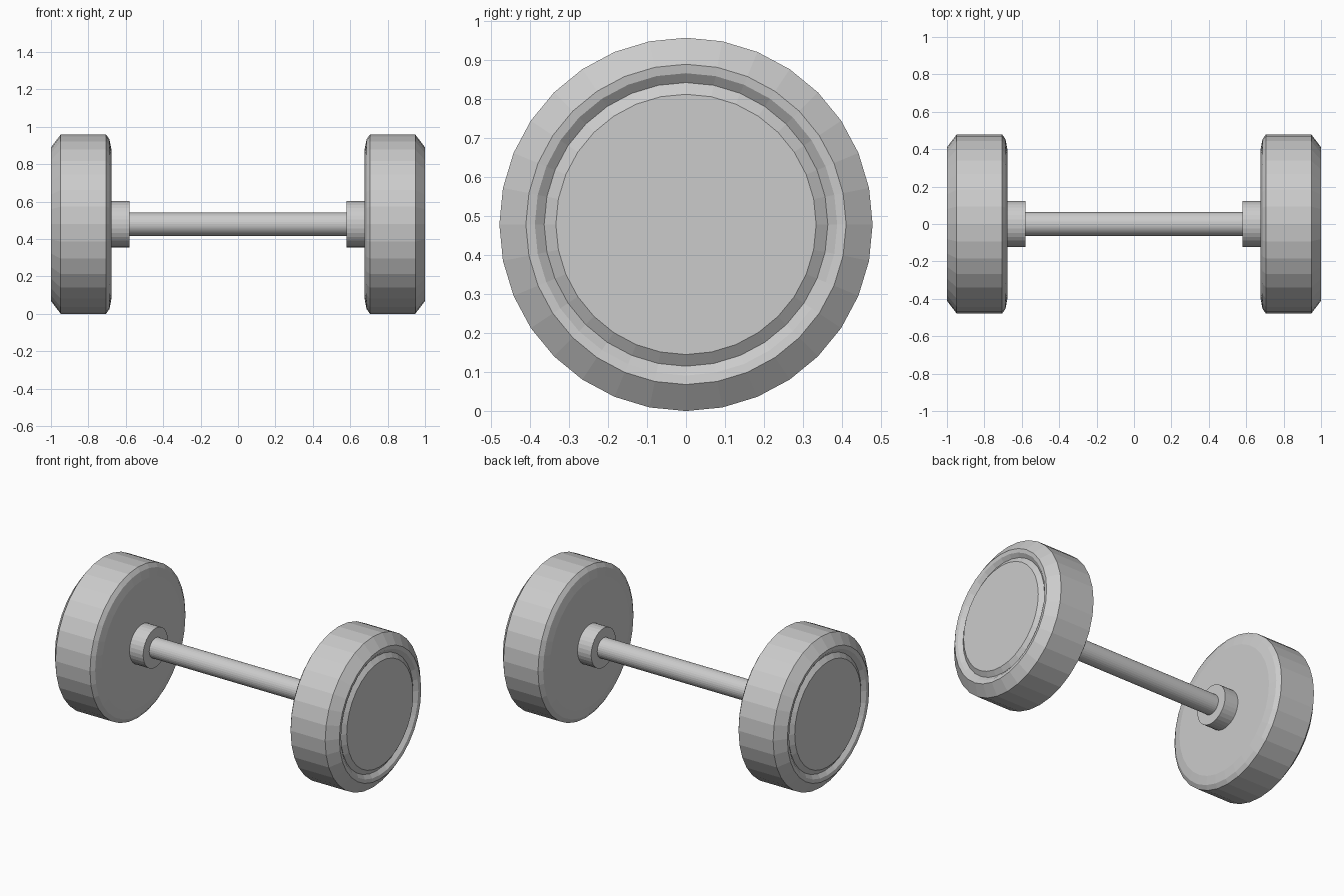
import bpy
import bmesh
from math import sin, cos, tau

if "Cube" in bpy.data.objects:
    bpy.data.objects.remove(bpy.data.objects["Cube"])

R = 0.479      # weight radius, also the height of the bar axis
SIDES = 32


def lathe(name, profile, side=1):
    """Revolve (x, radius) points around the bar axis; zero radius closes the end."""
    bm = bmesh.new()
    rings = []
    for x, r in profile:
        count = SIDES if r > 0 else 1
        rings.append([bm.verts.new((side * x, r * sin(tau * i / SIDES), r * cos(tau * i / SIDES)))
                      for i in range(count)])
    for a, b in zip(rings, rings[1:]):
        for i in range(SIDES):
            j = (i + 1) % SIDES
            if len(a) == 1:
                bm.faces.new((a[0], b[i], b[j]))
            elif len(b) == 1:
                bm.faces.new((a[i], b[0], a[j]))
            else:
                bm.faces.new((a[i], b[i], b[j], a[j]))
    bmesh.ops.recalc_face_normals(bm, faces=bm.faces)
    mesh = bpy.data.meshes.new(name)
    bm.to_mesh(mesh)
    bm.free()
    obj = bpy.data.objects.new(name, mesh)
    obj.location.z = R
    bpy.context.collection.objects.link(obj)
    return obj


# Weight: slightly coned inner face, bevelled rim, grooved outer face with raised cap
weight = [(0.675, 0), (0.677, 0.40), (0.687, 0.453), (0.705, R), (0.948, R), (1.0, 0.411),
          (0.996, 0.388), (0.977, 0.364), (0.998, 0.334), (0.998, 0)]

# Collar where the bar meets the weight
collar = [(0.58, 0), (0.58, 0.124), (0.685, 0.124), (0.685, 0)]

for label, side in (("left", -1), ("right", 1)):
    lathe(label + "_weight", weight, side)
    lathe(label + "_collar", collar, side)

# Handle bar
lathe("handle_bar", [(-0.6, 0), (-0.6, 0.063), (0.6, 0.063), (0.6, 0)])
